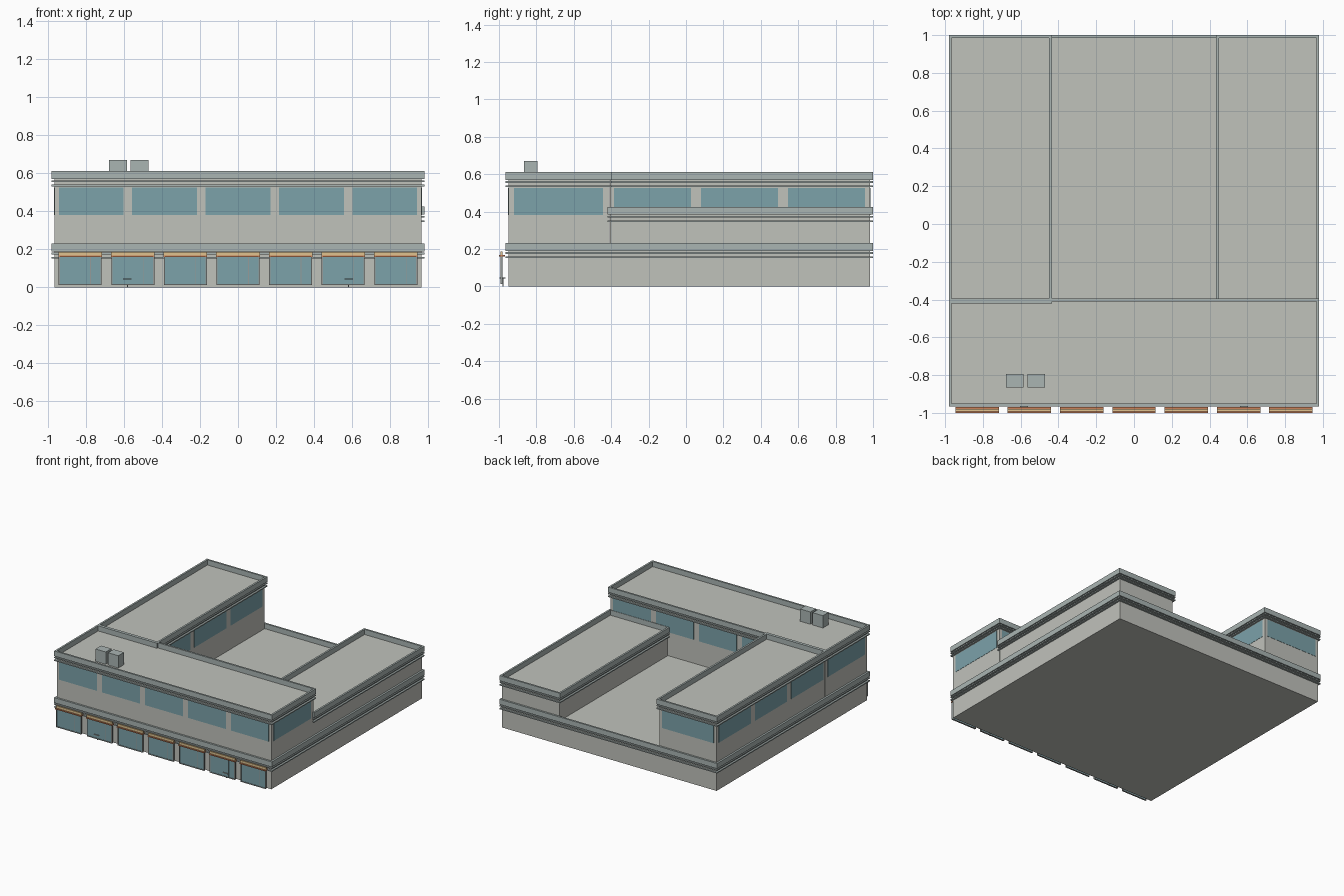
import bpy, bmesh
from mathutils import Vector

if "Cube" in bpy.data.objects:
    bpy.data.objects.remove(bpy.data.objects["Cube"])


def material(name, rgb):
    m = bpy.data.materials.new(name)
    m.diffuse_color = (*rgb, 1)
    m.use_nodes = True
    m.node_tree.nodes["Principled BSDF"].inputs["Base Color"].default_value = m.diffuse_color
    return m


WALL = material("wall", (0.53, 0.54, 0.50))
TRIM = material("trim", (0.40, 0.46, 0.45))
GLASS = material("glass", (0.20, 0.36, 0.40))
FRAME = material("frame", (0.30, 0.33, 0.32))
ORANGE = material("orange", (0.60, 0.22, 0.10))
TAN = material("tan", (0.75, 0.55, 0.28))


def finish(name, bm, mat):
    bmesh.ops.recalc_face_normals(bm, faces=bm.faces)
    me = bpy.data.meshes.new(name)
    bm.to_mesh(me)
    bm.free()
    me.materials.append(mat)
    ob = bpy.data.objects.new(name, me)
    bpy.context.collection.objects.link(ob)
    return ob


def add_box(bm, x0, x1, y0, y1, z0, z1):
    vs = bmesh.ops.create_cube(bm, size=1)["verts"]
    lo, size = Vector((x0, y0, z0)), Vector((x1 - x0, y1 - y0, z1 - z0))
    for v in vs:
        v.co = Vector(lo[i] + (v.co[i] + 0.5) * size[i] for i in range(3))


def boxes(name, mat, *dims):
    bm = bmesh.new()
    for d in dims:
        add_box(bm, *d)
    return finish(name, bm, mat)


def add_ring(bm, x0, x1, y0, y1, z0, z1, out):
    """Mitred rectangular band around a block."""
    inner = [(x0, y0), (x1, y0), (x1, y1), (x0, y1)]
    outer = [(x0 - out, y0 - out), (x1 + out, y0 - out), (x1 + out, y1 + out), (x0 - out, y1 + out)]
    loops = [[bm.verts.new((x, y, z)) for x, y in pts]
             for pts, z in ((outer, z0), (outer, z1), (inner, z1), (inner, z0))]
    for a in range(4):
        p, q = loops[a], loops[(a + 1) % 4]
        for i in range(4):
            j = (i + 1) % 4
            bm.faces.new((p[i], p[j], q[j], q[i]))


def block(name, x0, x1, y0, y1, z0, top):
    """Wall volume with a parapet fascia and two thin ledges below it."""
    boxes(name, WALL, (x0, x1, y0, y1, z0, top - 0.042))
    bm = bmesh.new()
    for a, b in ((0.042, 0), (0.058, 0.049), (0.081, 0.072)):
        add_ring(bm, x0, x1, y0, y1, top - a, top - b, 0.015)
    finish(name + "_cornice", bm, TRIM)


# Building volumes
X, YF, YM, YB, XI = 0.965, -0.95, -0.41, 0.985, 0.45
block("ground_floor", -X, X, YF, YB, 0, 0.232)
block("front_block", -X, X, YF, YM, 0.19, 0.612)
block("left_wing", -X, -XI, YM + 0.005, YB, 0.19, 0.612)
block("right_wing", XI, X, YM + 0.005, YB, 0.19, 0.425)

# Upper windows, thin panes on the walls
Z0, Z1, T = 0.382, 0.525, 0.002
front_x = [(c - 0.17, c + 0.17) for c in (-0.773, -0.387, 0, 0.387, 0.773)]
wing_y = [(-0.385, 0.027), (0.08, 0.492), (0.545, 0.957)]
boxes("front_windows", GLASS, *[(a, b, YF - T, YF, Z0, Z1) for a, b in front_x])
boxes("courtyard_windows", GLASS,
      *[(max(a, -XI), b, YM, YM + T, Z0, Z1) for a, b in front_x[1:]])
boxes("right_side_window", GLASS, (X, X + T, -0.92, -0.444, Z0, Z1))
boxes("left_side_windows", GLASS,
      *[(-X - T, -X, a, b, Z0, Z1) for a, b in [(-0.92, -0.444)] + wing_y])
boxes("wing_inner_windows", GLASS, *[(-XI, -XI + T, a, b, Z0, Z1) for a, b in wing_y])
boxes("wing_end_window", GLASS, (-0.94, -0.475, YB, YB + T, Z0, Z1))

# Seven shop fronts standing just ahead of the wall
for i in range(7):
    c = (i - 3) * 0.2768
    l, r = c - 0.113, c + 0.113
    boxes("shop_glass", GLASS, (l + 0.006, r - 0.006, -0.989, -0.983, 0.018, 0.16))
    boxes("shop_frame", FRAME,
          (l, l + 0.006, -0.993, -0.98, 0.012, 0.165),
          (r - 0.006, r, -0.993, -0.98, 0.012, 0.165),
          (l + 0.006, r - 0.006, -0.993, -0.98, 0.012, 0.018),
          (c + 0.053, c + 0.057, -0.991, -0.983, 0.018, 0.16))
    boxes("shop_awning", ORANGE, (l - 0.002, r + 0.002, -1.0, -0.968, 0.159, 0.168))
    boxes("awning_header", TAN, (l - 0.002, r + 0.002, -0.993, -0.98, 0.168, 0.186))

# Door handles with floor stops
for s in (-1, 1):
    x = s * 0.582
    boxes("door_handle", FRAME,
          (x - 0.022, x + 0.022, -0.997, -0.965, 0.042, 0.047),
          (x - 0.003, x + 0.003, -0.98, -0.975, 0, 0.042))

# Roof units
boxes("roof_units", TRIM,
      (-0.678, -0.585, -0.865, -0.793, 0.57, 0.67),
      (-0.565, -0.472, -0.865, -0.793, 0.57, 0.67))
